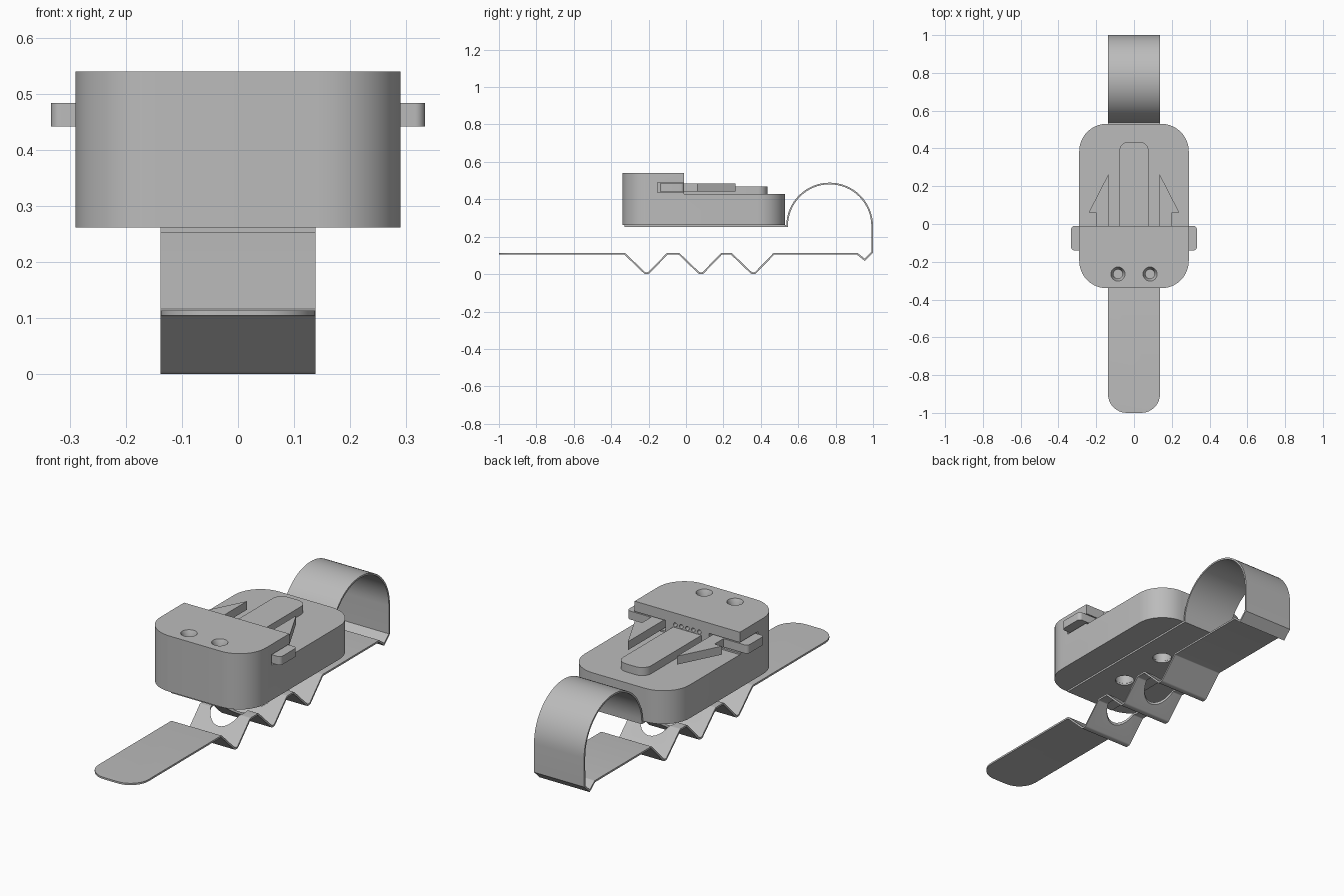
import bpy, bmesh, math
from mathutils import Vector

if "Cube" in bpy.data.objects:
    bpy.data.objects.remove(bpy.data.objects["Cube"])

grey = bpy.data.materials.new("plain grey")
grey.diffuse_color = (0.5, 0.5, 0.5, 1)
grey.use_nodes = True
grey.node_tree.nodes["Principled BSDF"].inputs["Base Color"].default_value = grey.diffuse_color


def fillet(points, closed=True, seg=8):
    """Round every 2D corner given as (a, b, radius)."""
    out, n = [], len(points)
    for i, (a, b, r) in enumerate(points):
        p = Vector((a, b, 0))
        if r == 0 or (not closed and i in (0, n - 1)):
            out.append((a, b))
            continue
        u = (Vector((*points[i - 1][:2], 0)) - p).normalized()
        v = (Vector((*points[(i + 1) % n][:2], 0)) - p).normalized()
        half = u.angle(v) / 2
        c = p + (u + v).normalized() * (r / math.sin(half))
        t = r / math.tan(half)
        s, e = (p + u * t - c).normalized(), (p + v * t - c).normalized()
        for k in range(seg + 1):
            q = c + s.slerp(e, k / seg) * r
            out.append((q.x, q.y))
    return out


def make(name, bm):
    bmesh.ops.recalc_face_normals(bm, faces=bm.faces)
    me = bpy.data.meshes.new(name)
    bm.to_mesh(me)
    bm.free()
    me.materials.append(grey)
    ob = bpy.data.objects.new(name, me)
    bpy.context.collection.objects.link(ob)
    return ob


def prism(name, pts, z0, z1):
    bm = bmesh.new()
    face = bm.faces.new([bm.verts.new((x, y, z0)) for x, y in pts])
    ext = bmesh.ops.extrude_face_region(bm, geom=[face])
    bmesh.ops.translate(bm, vec=(0, 0, z1 - z0),
                        verts=[v for v in ext["geom"] if isinstance(v, bmesh.types.BMVert)])
    return make(name, bm)


def box(name, x0, x1, y0, y1, z0, z1):
    return prism(name, [(x0, y0), (x1, y0), (x1, y1), (x0, y1)], z0, z1)


def drum(name, loc, r_low, r_top, depth, along_y=False, n=32):
    bm = bmesh.new()
    bmesh.ops.create_cone(bm, cap_ends=True, segments=n, radius1=r_low, radius2=r_top, depth=depth)
    ob = make(name, bm)
    ob.location = loc
    if along_y:
        ob.rotation_euler.x = math.pi / 2
    return ob


def finish(ob, cutters=()):
    """Cut, bake modifiers, shade."""
    for c in cutters:
        m = ob.modifiers.new("cut", 'BOOLEAN')
        m.operation, m.solver, m.object = 'DIFFERENCE', 'EXACT', c
        c.hide_render = True
    bpy.ops.object.select_all(action='DESELECT')
    ob.select_set(True)
    bpy.context.view_layer.objects.active = ob
    bpy.ops.object.convert(target='MESH')
    for c in cutters:
        bpy.data.objects.remove(c)
    bpy.ops.object.shade_smooth_by_angle(angle=math.radians(30))


# Housing: rounded block, lowered at the back
R = 0.145
housing = prism("housing", fillet([(-.29, -.34, R), (.29, -.34, R), (.29, .53, R), (-.29, .53, R)], seg=10),
                .262, .54)
cuts = [box("step_cutter", -.5, .5, -.01, .7, .428, .7)]
for s in (-1, 1):
    x0, x1 = sorted((s * .12, s * .5))
    cuts.append(box("slot_cutter", x0, x1, -.152, .05, .436, .489))
    cuts.append(drum("countersink_cutter", (s * .085, -.265, .525), .024, .038, .032))
    cuts.append(drum("screw_hole_cutter", (s * .085, -.265, .50), .024, .024, .06))
for i in range(5):
    cuts.append(drum("pin_hole_cutter", ((i - 2) * .033, -.01, .482), .01, .01, .08, True, 16))
for y in (-.07, .21):
    cuts.append(drum("bottom_hole_cutter", (0, y, .29), .045, .045, .12))
finish(housing, cuts)

# Central tongue
finish(prism("tongue", fillet([(-.078, -.02, 0), (.078, -.02, 0), (.078, .435, .05), (-.078, .435, .05)]),
             .427, .468))

# Barbed side latches with push tabs
for s, side in ((-1, "left"), (1, "right")):
    outline = [(.135, -.14, 0), (.333, -.14, .018), (.333, -.01, .018), (.2, -.01, 0),
               (.2, .06, 0), (.24, .06, 0), (.135, .265, 0)]
    finish(prism(side + "_latch", fillet([(s * x, y, r) for x, y, r in outline]), .442, .484))

# Bent strap: flat tail, three V folds, rear hook, arch, plate under the housing
T, LOW = .009, .109
path = [(-1, LOW, 0)]
for y in (-.21, .08, .36):
    path += [(y - .118, LOW, .012), (y - .01, .0055, .012), (y + .01, .0055, .012), (y + .11, LOW, .012)]
path += [(.915, LOW, .005), (.955, .077, 0), (.995, .115, 0)]
cy, cz, ra = .768, .257, .2275
path += [(cy + ra * math.cos(a), cz + ra * math.sin(a), 0)
         for a in (math.pi * k / 32 for k in range(33))]
path += [(-.33, cz, 0)]
bm = bmesh.new()
rows = [[bm.verts.new((x, y, z)) for x in (-.138, .138)] for y, z in fillet(path, False, 4)]
for (a, b), (c, d) in zip(rows, rows[1:]):
    bm.faces.new((a, b, d, c))
bmesh.ops.bevel(bm, geom=rows[0], offset=.1, segments=8, profile=.5, affect='VERTICES')
strap = make("strap", bm)
sol = strap.modifiers.new("thickness", 'SOLIDIFY')
sol.thickness, sol.offset, sol.use_even_offset = T, 0, True
cuts = []
for y in (-.07, .21):
    cuts.append(drum("access_hole_cutter", (0, y, .08), .085, .085, .2))
    cuts.append(drum("plate_hole_cutter", (0, y, .257), .045, .045, .05))
finish(strap, cuts)
